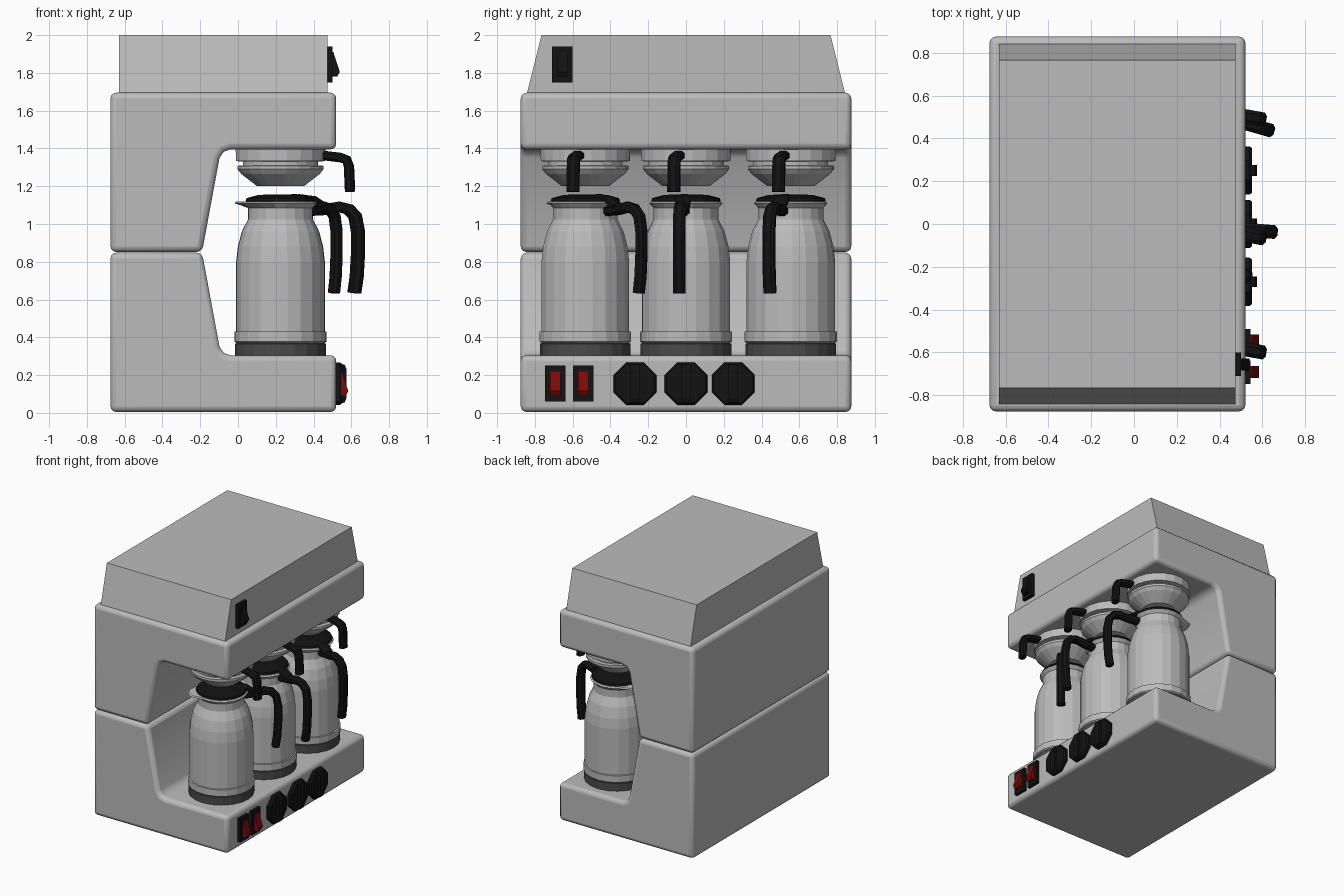
import bpy, bmesh, math
from mathutils import Matrix, Vector

if "Cube" in bpy.data.objects:
    bpy.data.objects.remove(bpy.data.objects["Cube"])


def material(name, r, g, b):
    m = bpy.data.materials.new(name)
    m.use_nodes = True
    m.diffuse_color = (r, g, b, 1)
    m.node_tree.nodes["Principled BSDF"].inputs["Base Color"].default_value = (r, g, b, 1)
    return m


STEEL = material("brushed grey", 0.5, 0.5, 0.5)
BLACK = material("black plastic", 0.006, 0.006, 0.006)
DARK = material("dark grey plate", 0.07, 0.07, 0.07)
RED = material("red switch", 0.2, 0.003, 0.003)


def add(name, bm, mat, bevel=0, segments=2, smooth=False):
    bmesh.ops.recalc_face_normals(bm, faces=bm.faces)
    mesh = bpy.data.meshes.new(name)
    bm.to_mesh(mesh)
    bm.free()
    mesh.materials.append(mat)
    ob = bpy.data.objects.new(name, mesh)
    bpy.context.collection.objects.link(ob)
    if bevel:
        mod = ob.modifiers.new("rounded edges", "BEVEL")
        mod.width, mod.segments = bevel, segments
        mod.limit_method = "ANGLE"
        mod.angle_limit = math.radians(50)
    if smooth:
        bpy.ops.object.select_all(action="DESELECT")
        ob.select_set(True)
        bpy.context.view_layer.objects.active = ob
        bpy.ops.object.shade_smooth_by_angle(angle=math.radians(40))
    return ob


def extrude(name, profile, y0, y1, mat, **kw):
    """Extrude an xz profile along y."""
    bm = bmesh.new()
    face = bm.faces.new([bm.verts.new((x, y0, z)) for x, z in profile])
    new = bmesh.ops.extrude_face_region(bm, geom=[face])["geom"]
    verts = [v for v in new if isinstance(v, bmesh.types.BMVert)]
    bmesh.ops.translate(bm, verts=verts, vec=(0, y1 - y0, 0))
    return add(name, bm, mat, **kw)


def lathe(name, profile, mat, place, sides=20):
    """Closed solid of revolution from (radius, z) points."""
    bm = bmesh.new()
    rings = []
    for r, z in profile:
        rings.append([bm.verts.new((r * math.cos(a), r * math.sin(a), z))
                      for a in (math.tau * i / sides for i in range(sides))])
    for low, high in zip(rings, rings[1:]):
        for i in range(sides):
            j = (i + 1) % sides
            bm.faces.new((low[i], low[j], high[j], high[i]))
    bm.faces.new(rings[0])
    bm.faces.new(rings[-1])
    ob = add(name, bm, mat)
    ob.matrix_world = place
    return ob


def bar(name, path, half_y, half_r, mat, place):
    """Rectangular bar swept along an (x, z) path with chamfered section."""
    bm = bmesh.new()
    section = [(-1, -.5), (-.5, -1), (.5, -1), (1, -.5), (1, .5), (.5, 1), (-.5, 1), (-1, .5)]
    pts = [Vector((x, 0, z)) for x, z in path]
    rings = []
    for i, p in enumerate(pts):
        t = (pts[min(i + 1, len(pts) - 1)] - pts[max(i - 1, 0)]).normalized()
        n = Vector((-t.z, 0, t.x))
        rings.append([bm.verts.new(p + n * (half_r * u) + Vector((0, half_y * v, 0)))
                      for u, v in section])
    for a, b in zip(rings, rings[1:]):
        for i in range(8):
            bm.faces.new((a[i], a[(i + 1) % 8], b[(i + 1) % 8], b[i]))
    bm.faces.new(rings[0])
    bm.faces.new(rings[-1])
    add(name, bm, mat).matrix_world = place


# Housing: mirrored lower and upper halves
side = [(-.675, .005), (.52, .005), (.52, .305), (-.04, .305), (-.075, .317), (-.098, .35),
        (-.19, .848), (-.675, .848)]
extrude("lower_housing", side, -.875, .875, STEEL, bevel=.03, segments=3, smooth=True)
extrude("upper_housing", [(x, 1.7 - z) for x, z in side], -.875, .875, STEEL,
        bevel=.03, segments=3, smooth=True)

# Water tank cover with sloping ends
cover = extrude("top_cover", [(-.63, 1.68), (.475, 1.68), (.475, 2), (-.63, 2)],
                -.845, .845, STEEL)
for v in cover.data.vertices:
    if v.co.z > 1.9:
        v.co.y *= .765 / .845


def switch(name, x, y, z, mat):
    """Rocker switch in a raised black frame."""
    extrude(name + "_frame", [(x - .01, z - .095), (x + .025, z - .095),
                              (x + .025, z + .095), (x - .01, z + .095)],
            y - .054, y + .054, BLACK)
    extrude(name + "_rocker", [(x, z - .065), (x + .05, z - .065), (x + .064, z - .04),
                               (x + .03, z + .065), (x, z + .065)],
            y - .028, y + .028, mat)


switch("power_switch", .475, -.655, 1.845, BLACK)
for i, y in enumerate((-.692, -.545)):
    switch(f"heater_switch_{i + 1}", .52, y, .155, RED)

# Octagonal control knobs with a vertical grip
for i, y in enumerate((-.27, 0, .25)):
    turn = (Matrix.Translation((.51, y, .155)) @ Matrix.Rotation(math.pi / 2, 4, "Y")
            @ Matrix.Rotation(math.pi / 8, 4, "Z"))
    lathe(f"knob_{i + 1}", [(.122, 0), (.122, .03), (.112, .042)], BLACK, turn, sides=8)
    extrude(f"knob_grip_{i + 1}", [(.54, .05), (.565, .055), (.575, .08), (.575, .23),
                                   (.565, .255), (.54, .26)], y - .025, y + .025, BLACK)

# Brewing stations: warming plate, flask, lid, handle and filter basket
flask = [(.23, .368), (.245, .378), (.245, .43), (.235, .432), (.235, .8), (.226, .88),
         (.205, .96), (.172, 1.025), (.172, 1.09)]
grip = [(.15, 1.07), (.24, 1.075), (.32, 1.09), (.37, 1.078), (.405, 1.04), (.42, .96),
        (.42, .84), (.413, .72), (.4, .635)]
basket = [(.125, 1.2), (.21, 1.265), (.23, 1.29), (.23, 1.308), (.2, 1.31), (.2, 1.33),
          (.238, 1.333), (.24, 1.405)]
for i, (y, angle) in enumerate(((-.533, 45), (0, -5), (.555, -16))):
    n = i + 1
    base = Matrix.Translation((.225, y, 0))
    place = base @ Matrix.Rotation(math.radians(angle), 4, "Z")
    lathe(f"warming_plate_{n}", [(.24, .295), (.24, .366), (.225, .372)], DARK, base)
    lathe(f"flask_{n}", flask, STEEL, place)
    rim = lathe(f"flask_rim_{n}", [(.172, 1.085), (.195, 1.11), (.185, 1.118)], STEEL, place)
    for v in rim.data.vertices:  # pouring lip opposite the handle
        if v.co.x < -.17 and v.co.z > 1.1:
            v.co.x -= .05
    lathe(f"lid_{n}", [(.165, 1.112), (.185, 1.122), (.18, 1.137), (.12, 1.153), (.06, 1.157)],
          BLACK, place)
    bar(f"lid_hinge_{n}", [(.1, 1.14), (.18, 1.13), (.24, 1.09)], .04, .018, BLACK, place)
    bar(f"flask_handle_{n}", grip, .032, .028, BLACK, place)

    swing = base @ Matrix.Rotation(math.radians(-10), 4, "Z")
    lathe(f"filter_basket_{n}", basket, STEEL, swing)
    bar(f"filter_handle_{n}", [(.21, 1.365), (.32, 1.352), (.355, 1.34), (.368, 1.305),
                               (.374, 1.17)], .033, .025, BLACK, swing)
